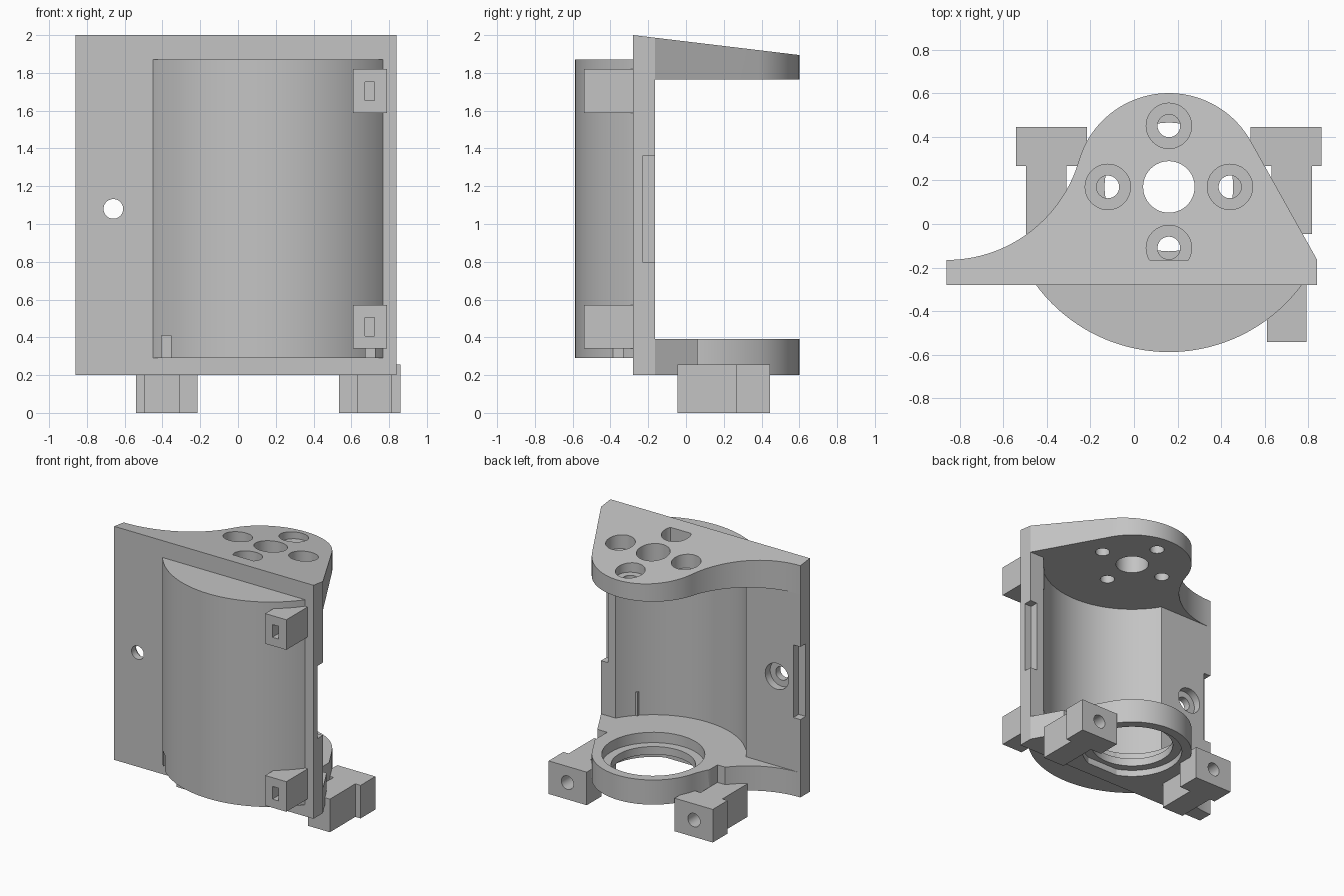
import bpy, bmesh
from math import sin, cos, pi, radians, sqrt, atan2, acos
from mathutils import Matrix, Vector

cube = bpy.data.objects.get("Cube")
if cube:
    bpy.data.objects.remove(cube, do_unlink=True)

grey = bpy.data.materials.new("light grey")
grey.use_nodes = True
grey.diffuse_color = (0.55, 0.55, 0.55, 1)
grey.node_tree.nodes["Principled BSDF"].inputs["Base Color"].default_value = (0.55, 0.55, 0.55, 1)

CX, CY = 0.16, 0.17          # axis of the motor
BACK, FRONT = -0.165, -0.28  # faces of the mounting plate
LEFT, RIGHT = -0.86, 0.84    # edges of the mounting plate
R = 0.43                     # rounded end of the flanges


def finish(name, bm):
    bmesh.ops.recalc_face_normals(bm, faces=bm.faces)
    mesh = bpy.data.meshes.new(name)
    bm.to_mesh(mesh)
    bm.free()
    mesh.materials.append(grey)
    obj = bpy.data.objects.new(name, mesh)
    bpy.context.collection.objects.link(obj)
    return obj


def prism(name, outline, z0, z1):
    bm = bmesh.new()
    face = bm.faces.new([bm.verts.new((x, y, z0)) for x, y in outline])
    new = bmesh.ops.extrude_face_region(bm, geom=[face])["geom"]
    verts = [v for v in new if isinstance(v, bmesh.types.BMVert)]
    bmesh.ops.translate(bm, verts=verts, vec=(0, 0, z1 - z0))
    return finish(name, bm)


def box(name, x0, x1, y0, y1, z0, z1):
    return prism(name, [(x0, y0), (x1, y0), (x1, y1), (x0, y1)], z0, z1)


def arc(cx, cy, r, a0, a1, n):
    steps = [a0 + (a1 - a0) * i / n for i in range(n + 1)]
    return [(cx + r * cos(a), cy + r * sin(a)) for a in steps]


def rod(r, x, y, z0, z1, n=64):
    return prism("cutter", arc(x, y, r, 0, 2 * pi, n)[:-1], z0, z1)


def rod_y(r, x, z, y0, y1):
    # Cylinder running along y
    obj = rod(r, 0, 0, y0, y1, 40)
    obj.data.transform(Matrix.Translation((x, 0, z)) @ Matrix.Rotation(radians(-90), 4, 'X'))
    return obj


def cut(obj, *cutters, operation='DIFFERENCE'):
    bpy.context.view_layer.objects.active = obj
    for cutter in cutters:
        cutter.hide_render = True
        mod = obj.modifiers.new("cut", 'BOOLEAN')
        mod.operation, mod.solver, mod.object = operation, 'EXACT', cutter
        bpy.ops.object.modifier_apply(modifier=mod.name)
        bpy.data.objects.remove(cutter, do_unlink=True)


def slope_top(obj):
    # The top falls gently towards the back
    for v in obj.data.vertices:
        if v.co.z > 1.9:
            v.co.z = 2 - 0.12 * (v.co.y - FRONT)


def cavity():
    return rod(0.65, CX, CY, 0.39, 1.765, 128)


def bore():
    # Stepped bearing seat with a lip in the middle
    return [rod(0.36, CX, CY, 0.31, 0.5), rod(0.295, CX, CY, 0.1, 0.5),
            rod(0.36, CX, CY, 0.1, 0.25)]


# Flange outline: straight tangent, rounded end, concave sweep
dx, dy = RIGHT - CX, BACK - CY
start = atan2(dy, dx) + acos(R / sqrt(dx * dx + dy * dy))
reach = CX - LEFT
sweep = (reach ** 2 + dy ** 2 - R ** 2) / (2 * (R - dy))
sy = BACK + sweep
end = atan2(sy - CY, -reach)
outline = [(RIGHT, BACK)] + arc(CX, CY, R, start, end, 64)
outline += arc(LEFT, sy, sweep, end - pi, -pi / 2, 32)[1:]

# Mounting plate
plate = box("mounting_plate", LEFT, RIGHT, FRONT, BACK, 0.2, 2)
slope_top(plate)
cut(plate, cavity(), rod(0.36, CX, CY, 0.31, 0.39),
    rod_y(0.052, -0.66, 1.08, -0.4, 0), rod_y(0.1, -0.66, 1.08, -0.225, 0),
    box("cutter", LEFT - 0.1, LEFT + 0.06, -0.23, 0, 0.8, 1.36),
    box("cutter", RIGHT - 0.06, RIGHT + 0.1, -0.23, 0, 0.8, 1.36))

# Bulging front housing
r = 0.757
half = acos((CY - FRONT) / r)
housing = prism("front_housing", arc(CX, CY, r, -pi / 2 - half, -pi / 2 + half, 64), 0.29, 1.87)
cut(housing, cavity(), *[box("cutter", CX + s * 0.54 - 0.026, CX + s * 0.54 + 0.026,
                             -0.7, -0.3, 0.2, 0.41) for s in (-1, 1)])

# Top flange with counterbored screw holes
top = prism("top_flange", outline, 1.765, 2)
slope_top(top)
cut(top, rod(0.118, CX, CY, 1.5, 2.2))
for i in range(4):
    x, y = CX + 0.28 * cos(i * pi / 2), CY + 0.28 * sin(i * pi / 2)
    cut(top, rod(0.052, x, y, 1.5, 2.2, 40), rod(0.104, x, y, 1.85, 2.2, 48))

# Bottom flange with bearing seat and clearance above the feet
bottom = prism("bottom_flange", outline, 0.2, 0.39)
cut(bottom, *bore(),
    box("cutter", -1, CX - 0.47, 0.06, 0.5, 0.255, 0.5),
    box("cutter", CX + 0.47, 1, 0.06, 0.5, 0.255, 0.5))

# T-shaped feet with a screw hole in the back
feet = []
for s, side in ((-1, "right"), (1, "left")):
    shape = [(0.375, 0.445), (0.7, 0.445), (0.7, 0.265), (0.655, 0.265),
             (0.655, -0.045), (0.47, -0.045), (0.47, 0.265), (0.375, 0.265)]
    foot = prism(side + "_foot", [(CX + s * x, y) for x, y in shape], 0, 0.255)
    cut(foot, rod_y(0.052, CX + s * 0.54, 0.13, 0.1, 0.6))
    feet.append(foot)

# Slotted lugs on the front
lugs = []
for z, name in ((0.34, "lower_lug"), (1.588, "upper_lug")):
    lug = box(name, 0.61, 0.79, -0.54, FRONT, z, z + 0.232)
    cut(lug, box("cutter", 0.672, 0.723, -0.7, -0.32, z + 0.066, z + 0.164))
    # Keep the slot open where the lug sinks into the housing
    cut(housing, box("cutter", 0.672, 0.723, -0.7, -0.32, z + 0.066, z + 0.164))
    lugs.append(lug)

# Smooth curved walls, crisp edges
bpy.ops.object.select_all(action='DESELECT')
for obj in [plate, housing, top, bottom] + feet + lugs:
    obj.select_set(True)
    bpy.context.view_layer.objects.active = obj
bpy.ops.object.shade_smooth_by_angle(angle=radians(30))
